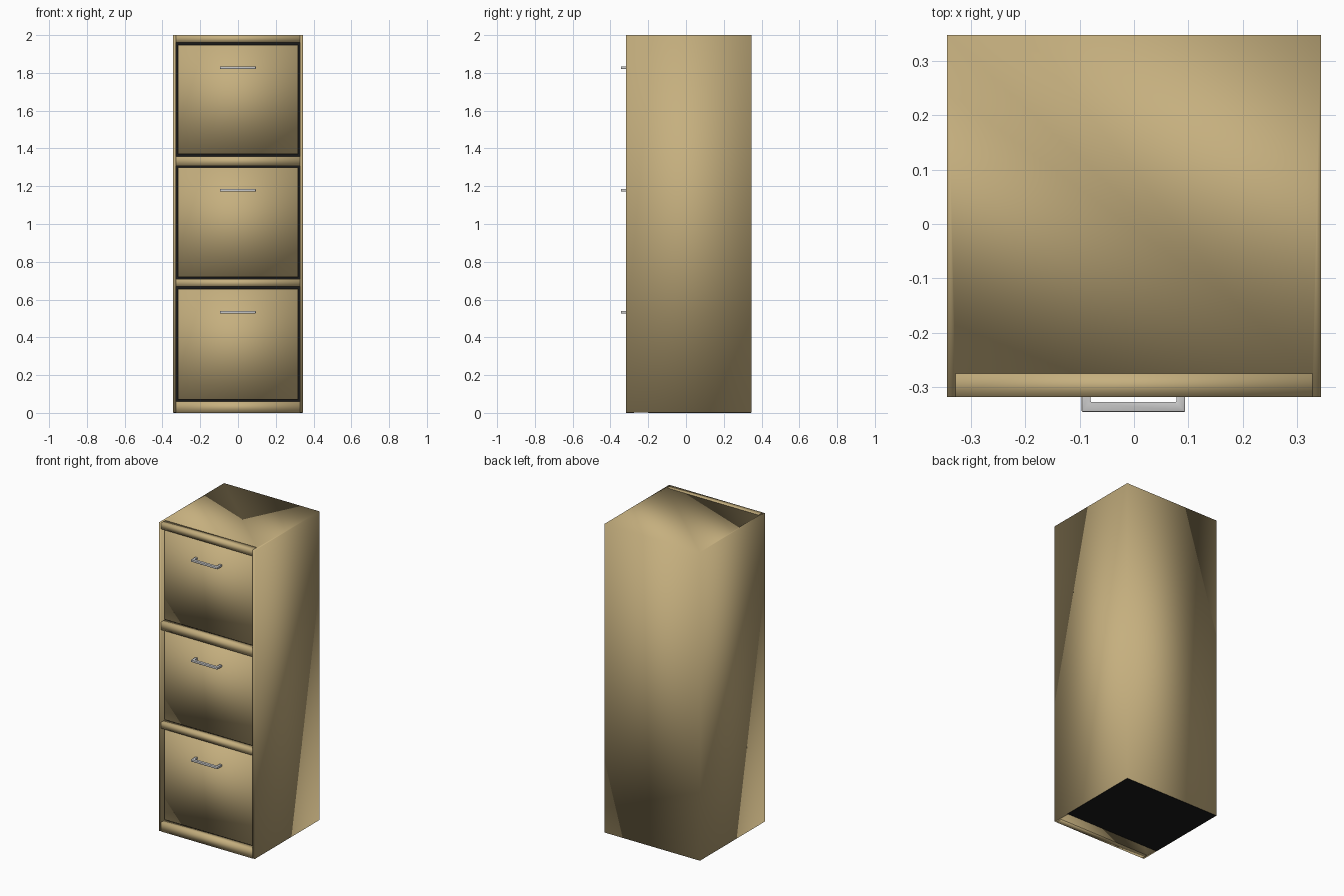
import bpy, bmesh

if "Cube" in bpy.data.objects:
    bpy.data.objects.remove(bpy.data.objects["Cube"])

def material(name, color):
    m = bpy.data.materials.new(name)
    m.diffuse_color = color
    m.use_nodes = True
    m.node_tree.nodes["Principled BSDF"].inputs["Base Color"].default_value = m.diffuse_color
    return m

TAN = material("tan_paint", (0.56, 0.43, 0.21, 1))
DARK = material("dark_gap", (0.01, 0.01, 0.01, 1))

def prism(name, outline, axis, lo, hi, mat=None, smooth=True, bevel=0):
    """Extrude a 2D outline along z ('z', outline in x,y)."""
    bm = bmesh.new()
    face = bm.faces.new([bm.verts.new((a, b, lo)) for a, b in outline])
    ext = bmesh.ops.extrude_face_region(bm, geom=[face])
    for v in ext["geom"]:
        if isinstance(v, bmesh.types.BMVert):
            v.co.z = hi
    bmesh.ops.recalc_face_normals(bm, faces=bm.faces[:])
    if bevel:
        bmesh.ops.bevel(bm, geom=bm.edges[:], offset=bevel, segments=2,
                        affect='EDGES', profile=0.5)
    for f in bm.faces:
        f.smooth = smooth
    me = bpy.data.meshes.new(name)
    bm.to_mesh(me)
    bm.free()
    ob = bpy.data.objects.new(name, me)
    bpy.context.collection.objects.link(ob)
    if mat:
        me.materials.append(mat)
    return ob

def box(name, x0, x1, y0, y1, z0, z1, mat=None, smooth=True):
    return prism(name, [(x0, y0), (x1, y0), (x1, y1), (x0, y1)], 'z', z0, z1, mat, smooth)

W, FRONT, BACK = 0.343, -0.318, 0.347
IN, RECESS, DRAWER = 0.328, -0.275, -0.298

# carcass: plan outline with a shallow recess across the front
prism("carcass", [(-W, FRONT), (-W, BACK), (W, BACK), (W, FRONT),
                  (IN, FRONT), (IN, RECESS), (-IN, RECESS), (-IN, FRONT)],
      'z', 0.001, 2.0, TAN)

# dark backing behind the drawers and dark base panel
box("dark_backing", -IN, IN, RECESS - 0.003, RECESS + 0.01, 0.03, 1.97, DARK, False)
box("base_panel", -W + 0.002, W - 0.002, -0.2, BACK - 0.002, 0, 0.02, DARK, False)

# horizontal rails
for i, (z0, z1) in enumerate([(0, 0.06), (0.668, 0.708), (1.307, 1.358), (1.96, 2.0)]):
    box(f"rail_{i}", -IN, IN, FRONT, RECESS, z0, z1, TAN)

# drawer fronts with pull handles
drawers = [(0.072, 0.656, 0.533), (0.72, 1.298, 1.178), (1.37, 1.948, 1.828)]
for i, (z0, z1, h) in enumerate(drawers):
    box(f"drawer_front_{i}", -0.318, 0.318, DRAWER, RECESS, z0, z1, TAN)
    prism(f"handle_{i}", [(-0.096, DRAWER), (-0.096, -0.345), (0.094, -0.345), (0.094, DRAWER),
                          (0.078, DRAWER), (0.078, -0.327), (-0.08, -0.327), (-0.08, DRAWER)],
          'z', h - 0.007, h + 0.007, None, True, 0.002)
